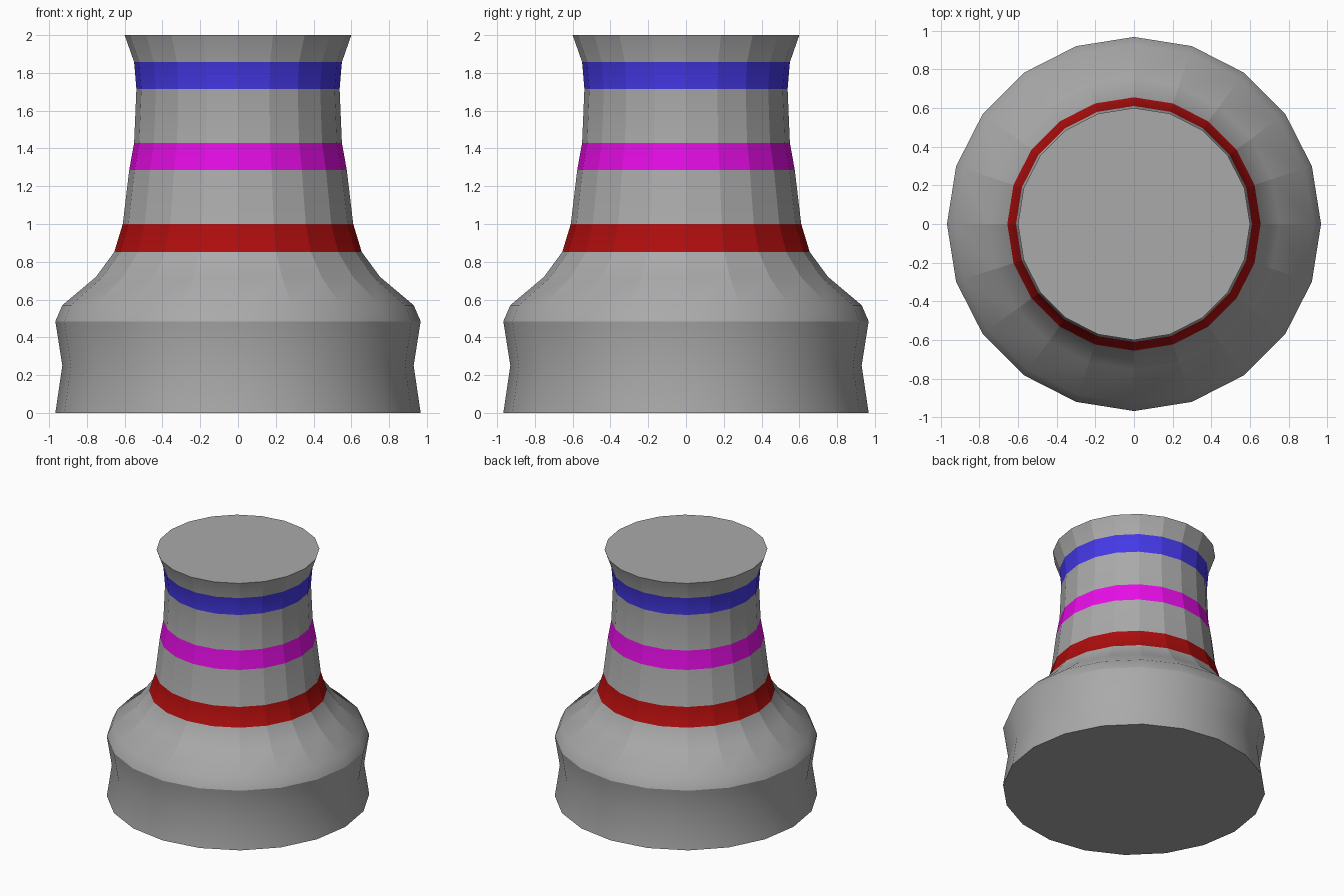
import bpy
import bmesh
from math import cos, sin, tau

SIDES = 20

# Remove the default cube
cube = bpy.data.objects.get("Cube")
if cube:
    bpy.data.objects.remove(cube, do_unlink=True)


def make_material(name, rgb):
    mat = bpy.data.materials.new(name)
    mat.use_nodes = True
    mat.diffuse_color = (*rgb, 1)
    bsdf = mat.node_tree.nodes["Principled BSDF"]
    bsdf.inputs["Base Color"].default_value = (*rgb, 1)
    return mat


materials = [
    make_material("grey", (0.4, 0.4, 0.4)),
    make_material("dark_red", (0.42, 0.004, 0.004)),
    make_material("magenta", (0.8, 0.004, 0.8)),
    make_material("blue", (0.06, 0.04, 0.8)),
]
GREY, RED, MAGENTA, BLUE = range(4)

# Turned profile from the ground up: radius, height, colour of the band above
profile = [
    (0.967, 0.0, GREY),
    (0.93, 0.25, GREY),
    (0.967, 0.485, GREY),
    (0.93, 0.57, GREY),
    (0.752, 0.72, GREY),
    (0.655, 0.852, RED),
    (0.61, 1.0, GREY),
    (0.576, 1.285, MAGENTA),
    (0.55, 1.43, GREY),
    (0.538, 1.714, BLUE),
    (0.55, 1.857, GREY),
    (0.6, 2.0, GREY),
]
FOOT_EDGE, SHOULDER = 2, 3

bm = bmesh.new()
rings = []
for radius, height, _ in profile:
    rings.append([bm.verts.new((radius * cos(tau * i / SIDES),
                                radius * sin(tau * i / SIDES), height))
                  for i in range(SIDES)])

# Bands between neighbouring rings
for level in range(len(rings) - 1):
    low, high = rings[level], rings[level + 1]
    for i in range(SIDES):
        j = (i + 1) % SIDES
        face = bm.faces.new((low[i], low[j], high[j], high[i]))
        face.material_index = profile[level][2]
        face.smooth = True

# Flat caps
bm.faces.new(rings[0][::-1])
bm.faces.new(rings[-1])

# Crisp rims, and crisp upright facets above the shoulder
for level, ring in enumerate(rings):
    for i in range(SIDES):
        if level in (0, FOOT_EDGE, len(rings) - 1):
            bm.edges.get((ring[i], ring[(i + 1) % SIDES])).smooth = False
        if SHOULDER <= level < len(rings) - 1:
            bm.edges.get((ring[i], rings[level + 1][i])).smooth = False

mesh = bpy.data.meshes.new("banded_pedestal")
bm.to_mesh(mesh)
bm.free()
for mat in materials:
    mesh.materials.append(mat)
pedestal = bpy.data.objects.new("banded_pedestal", mesh)
bpy.context.collection.objects.link(pedestal)
